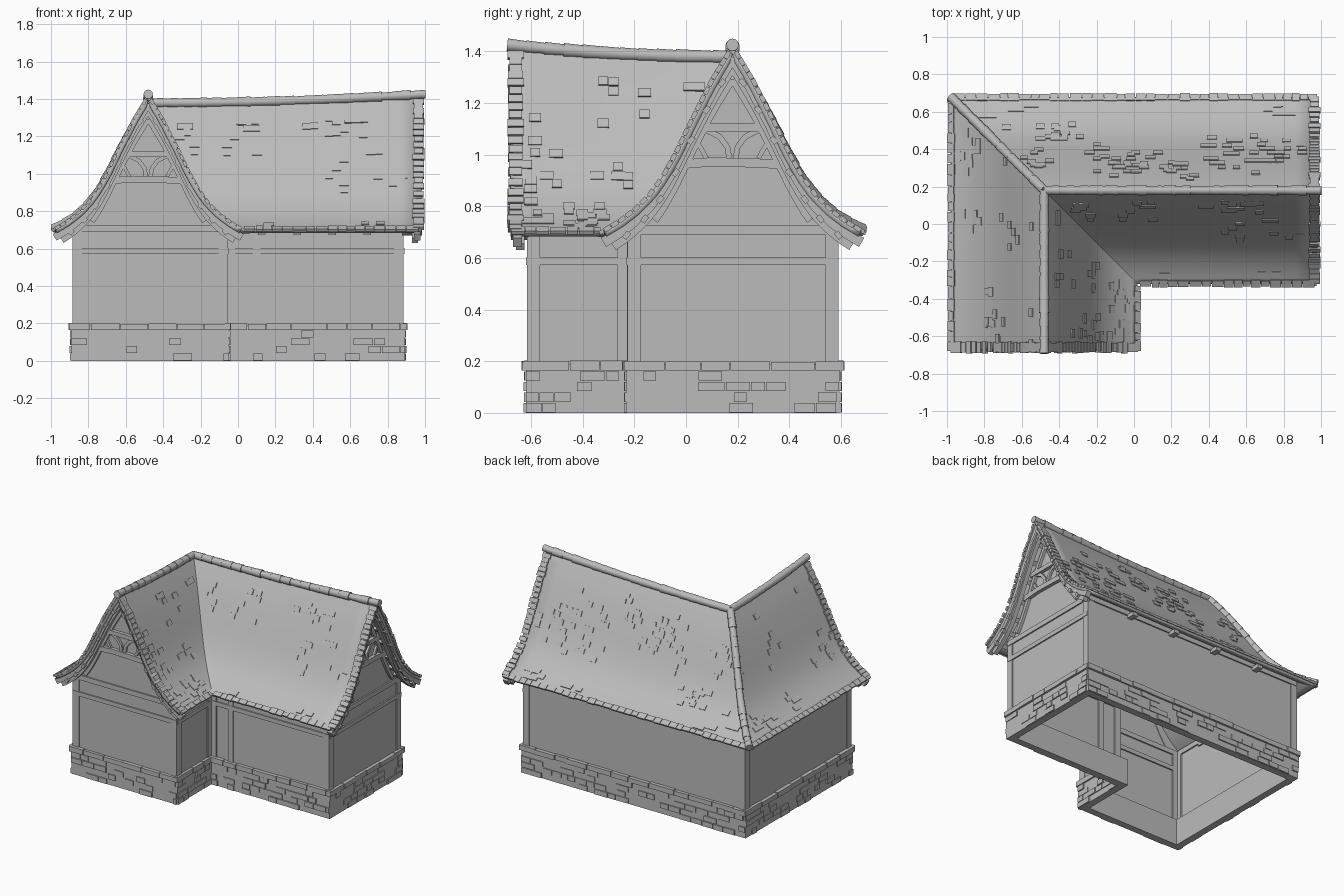
import bpy, bmesh, math, random
from mathutils import Matrix, Vector

random.seed(4)
if "Cube" in bpy.data.objects:
    bpy.data.objects.remove(bpy.data.objects["Cube"])

grey = bpy.data.materials.new("plain grey")
grey.use_nodes = True
grey.diffuse_color = (0.5, 0.5, 0.5, 1)
grey.node_tree.nodes["Principled BSDF"].inputs["Base Color"].default_value = (0.5, 0.5, 0.5, 1)

RX, RY = -0.48, 0.18               # ridge lines of the two wings
XMAX, YMIN, HALF, LIFT = 0.98, -0.68, 0.5, 0.045
PROFILE = [(0, 1.375), (.08, 1.25), (.16, 1.1), (.22, .98), (.27, .895),
           (.32, .83), (.38, .775), (.44, .735), (.5, .705)]
FOOT = [(-.88, -.61), (-.06, -.61), (-.06, -.22), (.88, -.22), (.88, .585), (-.88, .585)]
OUT = [(-1, -1), (1, -1), (1, -1), (1, -1), (1, 1), (-1, 1)]


def finish(bm, name, smooth=False, fix=True):
    if fix:
        bmesh.ops.recalc_face_normals(bm, faces=bm.faces)
    me = bpy.data.meshes.new(name)
    bm.to_mesh(me)
    bm.free()
    me.materials.append(grey)
    ob = bpy.data.objects.new(name, me)
    bpy.context.collection.objects.link(ob)
    if smooth:
        bpy.ops.object.select_all(action='DESELECT')
        ob.select_set(True)
        bpy.context.view_layer.objects.active = ob
        bpy.ops.object.shade_smooth_by_angle(angle=math.radians(35))
    return ob


def box(bm, centre, axes, size):
    m = Matrix([a * s for a, s in zip(axes, size)]).transposed().to_4x4()
    bmesh.ops.create_cube(bm, size=1, matrix=Matrix.Translation(centre) @ m)


def strip(bm, pts, width, y0, y1):
    """Board of constant width following a path in the xz plane."""
    rings = []
    for i, p in enumerate(pts):
        a, b = Vector(pts[max(i - 1, 0)]), Vector(pts[min(i + 1, len(pts) - 1)])
        t = (b - a).normalized()
        n = Vector((-t.y, t.x)) * width / 2
        lo, hi = Vector(p) - n, Vector(p) + n
        rings.append([bm.verts.new(c) for c in
                      ((lo.x, y0, lo.y), (hi.x, y0, hi.y), (hi.x, y1, hi.y), (lo.x, y1, lo.y))])
    for a, b in zip(rings, rings[1:]):
        for k in range(4):
            bm.faces.new((a[k], a[(k + 1) % 4], b[(k + 1) % 4], b[k]))
    bm.faces.new(rings[0])
    bm.faces.new(rings[-1])


def profile(d):
    for (a, za), (b, zb) in zip(PROFILE, PROFILE[1:]):
        if d <= b:
            return za + (zb - za) * (d - a) / (b - a)
    return PROFILE[-1][1] - (d - HALF) * .55


def roof(x, y):
    """Roof height, and whether the slope belongs to the front wing."""
    u, v = x - RX, y - RY
    dx, dy = abs(u), abs(v)
    if u <= 0:
        front = v <= 0 or dx >= dy
    else:
        front = v < 0 and dx <= dy
    d = dx if front else dy
    t = max(0, -v / (RY - YMIN) if front else u / (XMAX - RX))
    return profile(d) + LIFT * t * t * (1 - d / HALF), front


# Roof shell: curved slopes meeting at a hip and a valley
offs = [i * HALF / 16 for i in range(-16, 17)]
xs = [RX + o for o in offs] + [RX + HALF + i * .12 for i in range(1, 9)]
xs[-1] = XMAX
ys = [YMIN + i * .06 for i in range(6)] + [RY + o for o in offs]
bm = bmesh.new()
grid = [[bm.verts.new((x, y, roof(x, y)[0])) for y in ys] for x in xs]
for i in range(len(xs) - 1):
    for j in range(len(ys) - 1):
        if i >= 32 and j < 6:
            continue
        a, b, c, d = grid[i][j], grid[i + 1][j], grid[i + 1][j + 1], grid[i][j + 1]
        bm.faces.new((a, b, d))
        bm.faces.new((b, c, d))
bmesh.ops.delete(bm, geom=[v for v in bm.verts if not v.link_faces], context='VERTS')
shell = finish(bm, "roof_shell", smooth=True, fix=False)
mod = shell.modifiers.new("thickness", 'SOLIDIFY')
mod.thickness, mod.offset = .025, -1


# Roof tiles: scattered clusters, gable edges and eaves
def tile(bm, x, y, w, l, h, out=0.0):
    z, front = roof(x, y)
    e = .004
    n = Vector((roof(x - e, y)[0] - roof(x + e, y)[0],
                roof(x, y - e)[0] - roof(x, y + e)[0], 2 * e))
    across = Vector((0, 1, 0)) if front else Vector((1, 0, 0))
    n = (n - across * n.dot(across)).normalized()
    down = n.cross(across)
    if down.z > 0:
        down = -down
    box(bm, Vector((x, y, z)) + n * out, (across, down, n), (w, l, h))


def free(x, y):
    u, v = x - RX, y - RY
    inside = -.96 < x < .94 and -.64 < y < .66 and not (x > -.01 and y < -.29)
    crease = u * v < 0 and abs(abs(u) - abs(v)) < .05
    return inside and not crease and min(abs(u) if roof(x, y)[1] else abs(v), 1) > .06


bm = bmesh.new()
for _ in range(75):
    cx, cy = random.uniform(-1, 1), random.uniform(-.7, .7)
    front = roof(cx, cy)[1]
    for _ in range(6):
        r, c = random.randint(-2, 2) * .022, random.randint(-2, 2) * .04
        x, y = (cx + r, cy + c) if front else (cx + c, cy + r)
        if free(x, y) and roof(x, y)[1] == front:
            tile(bm, x, y, random.uniform(.035, .055), .036, .012)
finish(bm, "scattered_roof_tiles")

bm = bmesh.new()
for s in (-1, 1):
    d = .02
    while d < .49:
        w = random.uniform(.045, .065)
        tile(bm, RX + s * d, YMIN + .02, w, .03, .018)
        tile(bm, XMAX - .015, RY + s * d, w, .03, .018)
        d += .016 if d < .26 else .028


def eave(fixed, start, end, along_x):
    p = start
    while p < end - .02:
        w = min(random.uniform(.04, .07), end - p)
        m = p + w / 2
        x, y = (m, fixed) if along_x else (fixed, m)
        tile(bm, x, y, w * .94, random.uniform(.03, .045), .014)
        p += w


eave(RX - HALF + .003, YMIN, .67, False)
eave(RX + HALF - .003, YMIN, -.33, False)
eave(RY + HALF - .003, -.97, XMAX, True)
eave(RY - HALF + .003, .03, XMAX, True)
finish(bm, "edge_roof_tiles")

# Ridge and hip caps: overlapping tapered rounds
bm = bmesh.new()


def caps(p, q, count):
    p, q = Vector(p), Vector(q)
    for i in range(count):
        a, b = p.lerp(q, i / count), p.lerp(q, (i + 1) / count)
        a.z, b.z = roof(a.x, a.y)[0], roof(b.x, b.y)[0]
        t = b - a
        rot = t.to_track_quat('Z', 'Y').to_matrix().to_4x4()
        r = random.uniform(.024, .028)
        bmesh.ops.create_cone(bm, cap_ends=True, segments=12, radius1=r - .003, radius2=r,
                              depth=t.length * 1.06,
                              matrix=Matrix.Translation((a + b) / 2 + Vector((0, 0, .004))) @ rot)


caps((RX, RY, 0), (1, RY, 0), 19)
caps((RX, RY, 0), (RX, -.69, 0), 12)
caps((RX, RY, 0), (-.98, .68, 0), 17)
finish(bm, "ridge_caps", smooth=True)


# Walls and hollow stone base
def loop(bm, grow, z):
    return [bm.verts.new((x + sx * grow, y + sy * grow, z)) for (x, y), (sx, sy) in zip(FOOT, OUT)]


def bridge(bm, a, b):
    for k in range(len(a)):
        n = (k + 1) % len(a)
        bm.faces.new((a[k], a[n], b[n], b[k]))


bm = bmesh.new()
bridge(bm, loop(bm, 0, .17), loop(bm, 0, .73))
finish(bm, "plaster_walls", fix=False)
bm = bmesh.new()
rings = [loop(bm, g, z) for g, z in ((.01, 0), (.01, .19), (-.04, .19), (-.04, 0))]
for a, b in zip(rings, rings[1:] + rings[:1]):
    bridge(bm, a, b)
finish(bm, "stone_base")

# Stones, ledge and timbers laid along each wall
UP = Vector((0, 0, 1))
stones, ledge, timber = bmesh.new(), bmesh.new(), bmesh.new()
for k, p in enumerate(FOOT):
    p, q = Vector((*p, 0)), Vector((*FOOT[(k + 1) % 6], 0))
    length, t = (q - p).length, (q - p).normalized()
    n = t.cross(UP)

    def lay(bm, u0, u1, z0, z1, out):
        box(bm, p + t * (u0 + u1) / 2 + UP * (z0 + z1) / 2 + n * (out / 2 - .005),
            (t, n, UP), (u1 - u0, out + .01, z1 - z0))

    for row in range(4):
        u = -.01
        while u < length:
            w = min(random.uniform(.05, .11), length + .01 - u)
            if random.random() < .5:
                lay(stones, u, u + w * .95, row * .041 + .002, row * .041 + .038, random.uniform(.014, .02))
            u += w
    u = -.02
    while u < length + .01:
        w = min(random.uniform(.1, .2), length + .022 - u)
        lay(ledge, u, u + w - .004, .165, .2 + random.uniform(-.004, .003), random.uniform(.02, .028))
        u += w
    for a in (-.004, length - .045):
        lay(timber, a, a + .049, .19, .72, .006)
    lay(timber, 0, length, .69, .725, .01)
    if k < 4:
        lay(timber, 0, length, .572, .602, .01)
    if k == 2:
        lay(timber, .14, .18, .19, .7, .008)
    # Rafter tails under the eaves
    if k in (2, 4, 5):
        for i in range(1, 5):
            lay(timber, length * i / 5 - .02, length * i / 5 + .02, .672, .7, .06)
finish(stones, "raised_stones")
finish(ledge, "stone_ledge")
finish(timber, "wall_timbers")


# Gables: wall panel, cross beams, braces and curved barge boards
def rake(drop, first=0.0, last=HALF):
    ds = [first + (last - first) * i / 14 for i in range(15)]
    return [(d, profile(d) + LIFT * (1 - d / HALF) - drop) for d in ds]


def mirrored(bm, pts, width, y0, y1):
    for s in (-1, 1):
        strip(bm, [(s * x, z) for x, z in pts], width, y0, y1)


for side, place, angle, hang in (("front", (RX, -.61, 0), 0, .06), ("side", (.88, RY, 0), math.pi / 2, .095)):
    at = Matrix.Translation(place) @ Matrix.Rotation(angle, 4, 'Z')
    bm = bmesh.new()
    edge = rake(.03, 0, .41)
    outline = [(-x, z) for x, z in reversed(edge)] + edge[1:] + [(.4, .7), (-.4, .7)]
    bm.faces.new([bm.verts.new((x, 0, z)) for x, z in reversed(outline)])
    panel = finish(bm, side + "_gable_panel", fix=False)
    if panel.data.polygons[0].normal.y > 0:
        panel.data.flip_normals()
    bm = bmesh.new()
    strip(bm, [(-.235, .96), (-.08, .972), (.08, .968), (.235, .96)], .035, -.025, .01)
    strip(bm, [(-.15, 1.105), (.15, 1.105)], .03, -.025, .01)
    mirrored(bm, [(.012, .985), (.02, 1.03), (.05, 1.07), (.1, 1.095)], .022, -.015, .005)
    mirrored(bm, [(.1, .985), (.125, 1.03), (.15, 1.06)], .018, -.015, .005)
    mirrored(bm, rake(.13, 0, .3), .025, -.02, .005)
    frame = finish(bm, side + "_gable_frame")
    bm = bmesh.new()
    mirrored(bm, rake(.045), .04, -hang, .0 - hang + .035)
    mirrored(bm, rake(.085, 0, .46), .03, -hang + .012, -hang + .045)
    for s in (-1, 1):
        for d in (.04, .1, .16, .22, .28, .34, .41):
            z = profile(d) + LIFT * (1 - d / HALF) - .075
            box(bm, Vector((s * d, -hang / 2 - .004, z)), Matrix.Rotation(s * .9, 3, 'Y').transposed(),
                (.03, hang + .008, .02))
    barge = finish(bm, side + "_barge_boards")
    for ob in (panel, frame, barge):
        ob.matrix_world = at
